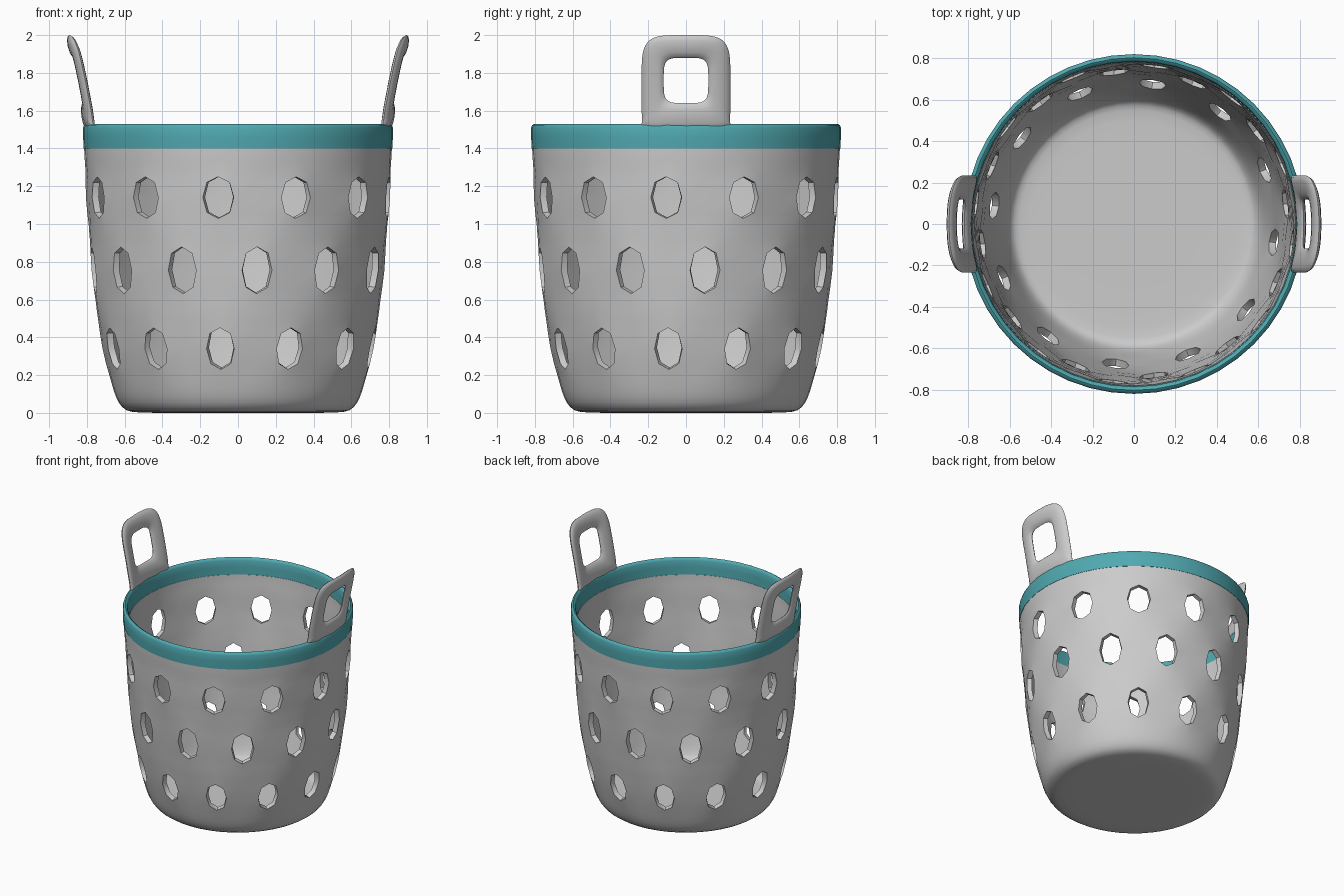
import bpy, bmesh, math

if "Cube" in bpy.data.objects:
    bpy.data.objects.remove(bpy.data.objects["Cube"])

COLS = 24
STEP = 2 * math.pi / COLS
THICK = 0.035


def make_object(name, bm, angle=40):
    me = bpy.data.meshes.new(name)
    bm.to_mesh(me)
    bm.free()
    ob = bpy.data.objects.new(name, me)
    bpy.context.collection.objects.link(ob)
    bpy.ops.object.select_all(action='DESELECT')
    ob.select_set(True)
    bpy.context.view_layer.objects.active = ob
    return ob


def smooth(angle):
    bpy.ops.object.shade_smooth_by_angle(angle=math.radians(angle))


def polar(r, a, z):
    return (r * math.sin(a), -r * math.cos(a), z)


# basket body: cage profile (radius, z, hole parity of the loop or None)
profile = [
    (0.30, 0.0, None), (0.53, 0.0, None), (0.595, 0.008, None), (0.635, 0.05, None),
    (0.662, 0.12, None),
    (0.688, 0.22, 1), (0.736, 0.46, 1), (0.751, 0.54, None),
    (0.757, 0.62, 0), (0.782, 0.89, 0), (0.791, 0.955, None),
    (0.793, 1.02, 1), (0.806, 1.26, 1), (0.814, 1.33, None), (0.817, 1.40, None)]

bm = bmesh.new()
rings = []
for r, z, parity in profile:
    ring = []
    for i in range(COLS):
        a = i * STEP
        if parity is not None:           # pull loop corners toward their hole
            cell = i if i % 2 == parity else i - 1
            mid = (cell + 0.5) * STEP
            a = mid + (a - mid) * 0.86
        ring.append(bm.verts.new(polar(r / 0.9915, a, z)))
    rings.append(ring)
centre = bm.verts.new((0, 0, 0))
for i in range(COLS):
    j = (i + 1) % COLS
    bm.faces.new((centre, rings[0][j], rings[0][i]))
    for k in range(len(rings) - 1):
        p, q = profile[k][2], profile[k + 1][2]
        if p is not None and p == q and i % 2 == p:
            continue                     # open hole
        bm.faces.new((rings[k][i], rings[k][j], rings[k + 1][j], rings[k + 1][i]))
make_object("basket_body", bm)
mod = bpy.context.object.modifiers.new("round", 'SUBSURF')
mod.levels = mod.render_levels = 1
bpy.ops.object.modifier_apply(modifier="round")
mod = bpy.context.object.modifiers.new("wall", 'SOLIDIFY')
mod.thickness = THICK
mod.offset = -1
bpy.ops.object.modifier_apply(modifier="wall")
smooth(45)

# coloured rim band, lathed with a rounded top
teal = bpy.data.materials.new("teal")
teal.diffuse_color = (0.08, 0.40, 0.44, 1)
teal.use_nodes = True
teal.node_tree.nodes["Principled BSDF"].inputs["Base Color"].default_value = teal.diffuse_color
section = [(0.817, 1.40), (0.820, 1.46), (0.820, 1.510), (0.815, 1.523), (0.803, 1.53),
           (0.791, 1.523), (0.785, 1.510), (0.784, 1.46), (0.782, 1.40)]
bm = bmesh.new()
n = COLS * 2
rows = [[bm.verts.new(polar(r, i * STEP / 2, z)) for i in range(n)] for r, z in section]
for k in range(len(rows)):
    lo, hi = rows[k], rows[(k + 1) % len(rows)]
    for i in range(n):
        j = (i + 1) % n
        bm.faces.new((lo[i], lo[j], hi[j], hi[i]))
make_object("rim_band", bm).data.materials.append(teal)
smooth(50)


# handles: rounded loops leaning outward and following the rim curve
def superellipse(t, hy, hz, e):
    c, s = math.cos(t), math.sin(t)
    return (hy * math.copysign(abs(c) ** (2 / e), c), hz * math.copysign(abs(s) ** (2 / e), s))


def handle(name, side):
    bm = bmesh.new()
    loops = []
    N, M = 64, 12
    for i in range(N):
        t = 2 * math.pi * i / N
        iy, iz = superellipse(t, 0.118, 0.12, 4.5)
        iz += 1.76
        top = math.sin(t) >= 0
        oy, oz = superellipse(t, 0.235, 0.25, 4.5 if top else 9)
        oz += 1.75
        oy *= 1 + 0.12 * math.exp(-((oz - 1.50) / 0.03) ** 2)   # flared foot
        loop = []
        for k in range(M):
            u = 2 * math.pi * k / M
            f = 0.5 + 0.5 * math.cos(u)
            y, z = iy + (oy - iy) * f, iz + (oz - iz) * f
            lean = max(0.0, (z - 1.52) / 0.48)
            R = 0.802 + 0.092 * lean ** 1.2 + 0.021 * math.sin(u)
            loop.append(bm.verts.new((side * math.sqrt(R * R - y * y), y, z)))
        loops.append(loop)
    for i in range(N):
        a, b = loops[i], loops[(i + 1) % N]
        for k in range(M):
            m = (k + 1) % M
            bm.faces.new((a[k], b[k], b[m], a[m]))
    bmesh.ops.recalc_face_normals(bm, faces=bm.faces)
    make_object(name, bm)
    smooth(60)


handle("handle_right", 1)
handle("handle_left", -1)
